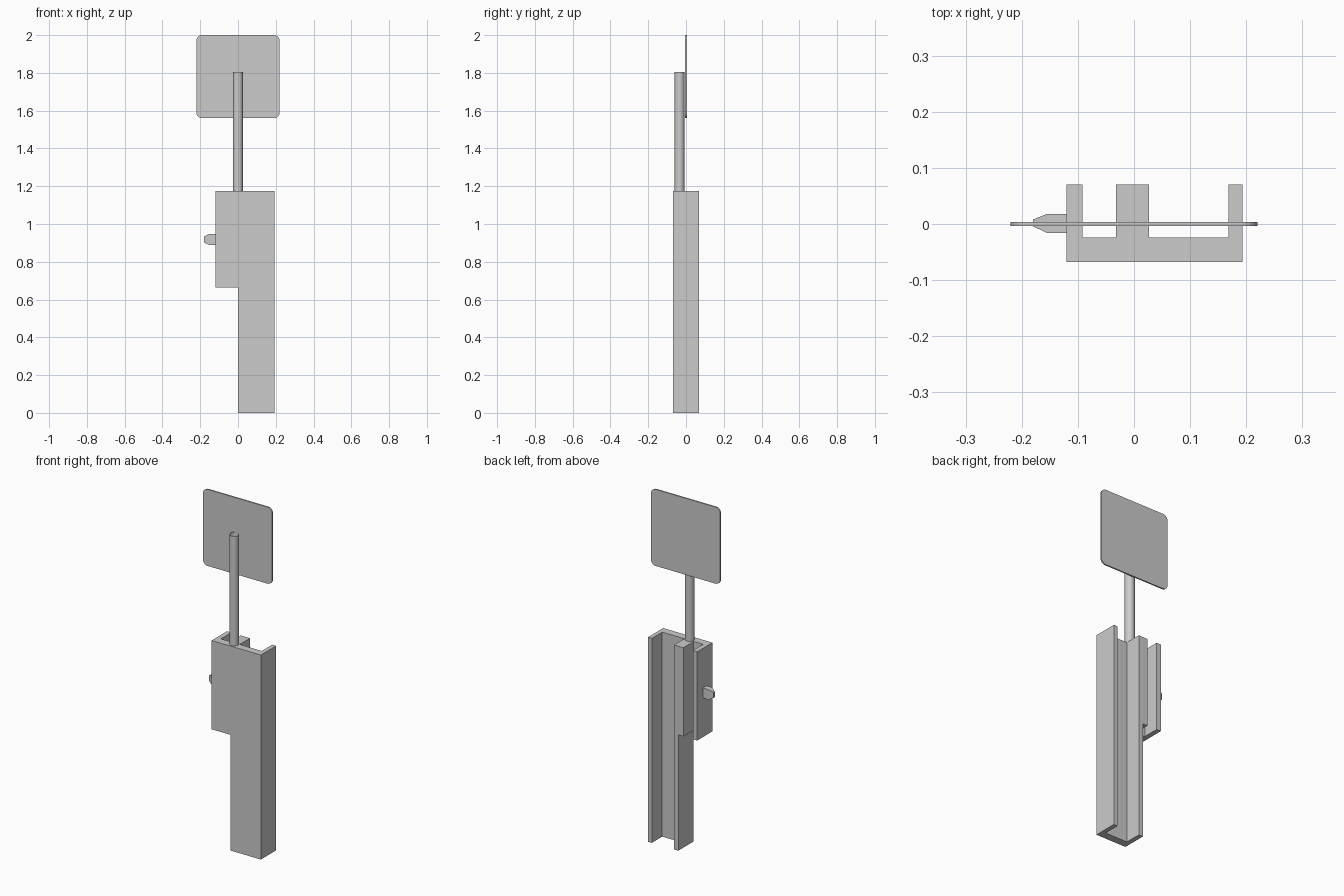
import bpy, bmesh, math

if "Cube" in bpy.data.objects:
    bpy.data.objects.remove(bpy.data.objects["Cube"])


def make_object(name, bm):
    bmesh.ops.recalc_face_normals(bm, faces=bm.faces[:])
    mesh = bpy.data.meshes.new(name)
    bm.to_mesh(mesh)
    bm.free()
    obj = bpy.data.objects.new(name, mesh)
    bpy.context.collection.objects.link(obj)
    return obj


def extrude_profile(name, points, offset):
    bm = bmesh.new()
    face = bm.faces.new([bm.verts.new(p) for p in points])
    moved = bmesh.ops.extrude_face_region(bm, geom=[face], use_keep_orig=True)
    verts = [v for v in moved["geom"] if isinstance(v, bmesh.types.BMVert)]
    bmesh.ops.translate(bm, verts=verts, vec=offset)
    return make_object(name, bm)


FRONT, FLOOR, BACK, TOP = -0.068, -0.024, 0.07, 1.175


def channel(name, x0, x1, left, right, z0):
    # U-shaped section, open to the back
    outline = [(x0, FRONT), (x1, FRONT), (x1, BACK), (x1 - right, BACK),
               (x1 - right, FLOOR), (x0 + left, FLOOR), (x0 + left, BACK), (x0, BACK)]
    return extrude_profile(name, [(x, y, z0) for x, y in outline], (0, 0, TOP - z0))


# Tall channel and the shorter one beside it
channel("tall_channel", 0.0, 0.193, 0.027, 0.025, 0.0)
channel("side_channel", -0.12, 0.0, 0.028, 0.032, 0.665)

# Tapered latch on the left side
bm = bmesh.new()
rings = []
for x, y0, y1, z0, z1 in [(-0.12, -0.016, 0.018, 0.889, 0.947),
                          (-0.155, -0.016, 0.018, 0.889, 0.947),
                          (-0.18, -0.004, 0.008, 0.902, 0.934)]:
    rings.append([bm.verts.new((x, y, z)) for y, z in
                  [(y0, z0), (y1, z0), (y1, z1), (y0, z1)]])
for a, b in zip(rings, rings[1:]):
    for i in range(4):
        j = (i + 1) % 4
        bm.faces.new((a[i], a[j], b[j], b[i]))
bm.faces.new(rings[0])
bm.faces.new(rings[-1])
make_object("latch", bm)

# Round open-ended post
bpy.ops.mesh.primitive_cylinder_add(vertices=20, radius=0.026, depth=1.805 - TOP,
                                    end_fill_type='NOTHING',
                                    location=(0, -0.034, (1.805 + TOP) / 2))
post = bpy.context.object
post.name = "post"
bpy.ops.object.shade_smooth_by_angle()

# Square panel with rounded corners
half, radius, cz = 0.22, 0.03, 1.78
corners = []
for k in range(4):
    mid = math.pi / 4 + k * math.pi / 2
    cx = math.copysign(half - radius, math.cos(mid))
    cy = math.copysign(half - radius, math.sin(mid))
    for i in range(6):
        a = k * math.pi / 2 + i * math.pi / 10
        corners.append((cx + radius * math.cos(a), -0.004, cz + cy + radius * math.sin(a)))
extrude_profile("panel", corners, (0, 0.008, 0))
